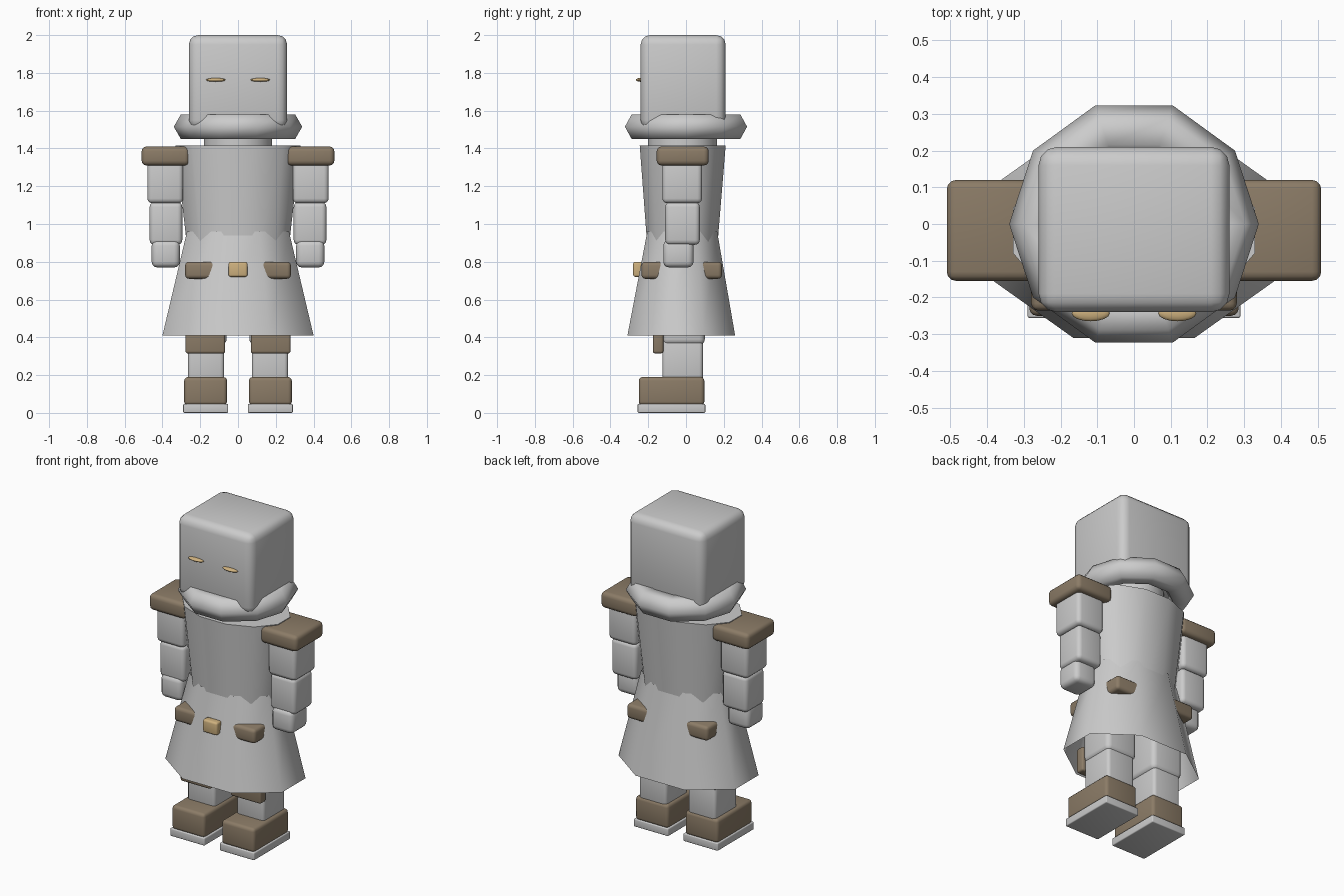
import bpy, bmesh, math
from mathutils import Matrix, Vector

cube = bpy.data.objects.get("Cube")
if cube:
    bpy.data.objects.remove(cube, do_unlink=True)


def material(name, rgb):
    m = bpy.data.materials.new(name)
    m.use_nodes = True
    m.diffuse_color = (*rgb, 1)
    m.node_tree.nodes["Principled BSDF"].inputs["Base Color"].default_value = (*rgb, 1)
    return m


GREY = material("plain_grey", (0.6, 0.6, 0.6))
LEATHER = material("brown_leather", (0.26, 0.2, 0.135))
BRASS = material("pale_brass", (0.62, 0.44, 0.21))


def finish(name, bm, mat, angle=180):
    bmesh.ops.recalc_face_normals(bm, faces=bm.faces)
    mesh = bpy.data.meshes.new(name)
    bm.to_mesh(mesh)
    bm.free()
    ob = bpy.data.objects.new(name, mesh)
    bpy.context.collection.objects.link(ob)
    mesh.materials.append(mat)
    bpy.ops.object.select_all(action='DESELECT')
    ob.select_set(True)
    bpy.context.view_layer.objects.active = ob
    bpy.ops.object.shade_smooth_by_angle(angle=math.radians(angle))
    return ob


def box(name, x, y, z, mat, bevel=0.025):
    """Rounded box from its x, y and z ranges."""
    lo, hi = Vector((x[0], y[0], z[0])), Vector((x[1], y[1], z[1]))
    bm = bmesh.new()
    bmesh.ops.create_cube(bm, size=1, matrix=Matrix.Translation((lo + hi) / 2)
                          @ Matrix.Diagonal((*(hi - lo), 1)))
    bmesh.ops.bevel(bm, geom=bm.edges[:], offset=bevel, segments=3,
                    profile=0.5, affect='EDGES')
    return finish(name, bm, mat, 40)


def loft(name, rings, sides, mat, caps=True):
    """Tapered oval tube; a ring is half width, front y, back y, z."""
    bm = bmesh.new()
    flat = math.cos(math.pi / sides)
    loops = []
    for half, front, back, z in rings:
        loop = []
        for i in range(sides):
            a = 2 * math.pi * (i + 0.5) / sides
            loop.append(bm.verts.new((half * math.cos(a) / flat,
                                      (front + back) / 2 + (back - front) / 2 * math.sin(a) / flat, z)))
        loops.append(loop)
    for a, b in zip(loops, loops[1:]):
        for i in range(sides):
            j = (i + 1) % sides
            bm.faces.new((a[i], a[j], b[j], b[i]))
    if caps:
        bm.faces.new(loops[0])
        bm.faces.new(loops[-1])
    return finish(name, bm, mat, 60)


# Head, neck and ring collar
box("head", (-0.26, 0.26), (-0.24, 0.21), (1.5, 2.0), GREY, 0.05)
loft("neck", [(0.18, -0.2, 0.165, 1.38), (0.18, -0.2, 0.165, 1.53)], 16, GREY)
bpy.ops.mesh.primitive_torus_add(major_segments=10, minor_segments=6, major_radius=0.265,
                                 minor_radius=0.075, location=(0, 0, 1.515))
collar = bpy.context.object
collar.name = "collar"
collar.data.materials.append(GREY)
bpy.ops.object.shade_smooth()

# Torso and flared open skirt
loft("torso", [(0.255, -0.195, 0.155, 0.75), (0.33, -0.245, 0.21, 1.415)], 12, GREY)
loft("skirt", [(0.4, -0.31, 0.26, 0.41), (0.27, -0.205, 0.165, 0.96)], 8, GREY, caps=False)

# Belt block showing at the corners, with a buckle
box("belt", (-0.28, 0.28), (-0.236, 0.19), (0.71, 0.8), LEATHER, 0.02)
box("buckle", (-0.05, 0.05), (-0.28, -0.23), (0.72, 0.8), BRASS, 0.012)

# Paired parts: name, x range on the left side, y range, z range, colour, bevel
PAIRS = [
    ("shoulder_pad", (0.257, 0.51), (-0.155, 0.12), (1.31, 1.41), LEATHER, 0.025),
    ("upper_arm", (0.29, 0.48), (-0.125, 0.085), (1.11, 1.36), GREY, 0.025),
    ("forearm", (0.295, 0.468), (-0.11, 0.073), (0.89, 1.115), GREY, 0.025),
    ("hand", (0.308, 0.457), (-0.12, 0.04), (0.77, 0.915), GREY, 0.03),
    ("thigh", (0.06, 0.275), (-0.125, 0.1), (0.36, 0.75), GREY, 0.03),
    ("shin", (0.073, 0.265), (-0.125, 0.09), (0.17, 0.4), GREY, 0.02),
    ("knee_pad", (0.068, 0.278), (-0.175, -0.12), (0.315, 0.47), LEATHER, 0.012),
    ("boot", (0.058, 0.285), (-0.25, 0.097), (0.04, 0.19), LEATHER, 0.02),
    ("sole", (0.052, 0.29), (-0.256, 0.102), (0.0, 0.048), GREY, 0.006),
]
for side, sign in (("left", 1), ("right", -1)):
    for name, x, y, z, mat, bevel in PAIRS:
        xs = sorted(sign * v for v in x)
        box(f"{side}_{name}", xs, y, z, mat, bevel)

    # Narrow lens-shaped eye
    bm = bmesh.new()
    bmesh.ops.create_uvsphere(bm, u_segments=16, v_segments=8, radius=1,
                              matrix=Matrix.Translation((sign * 0.118, -0.243, 1.763))
                              @ Matrix.Diagonal((0.052, 0.022, 0.01, 1)))
    finish(f"{side}_eye", bm, BRASS)
